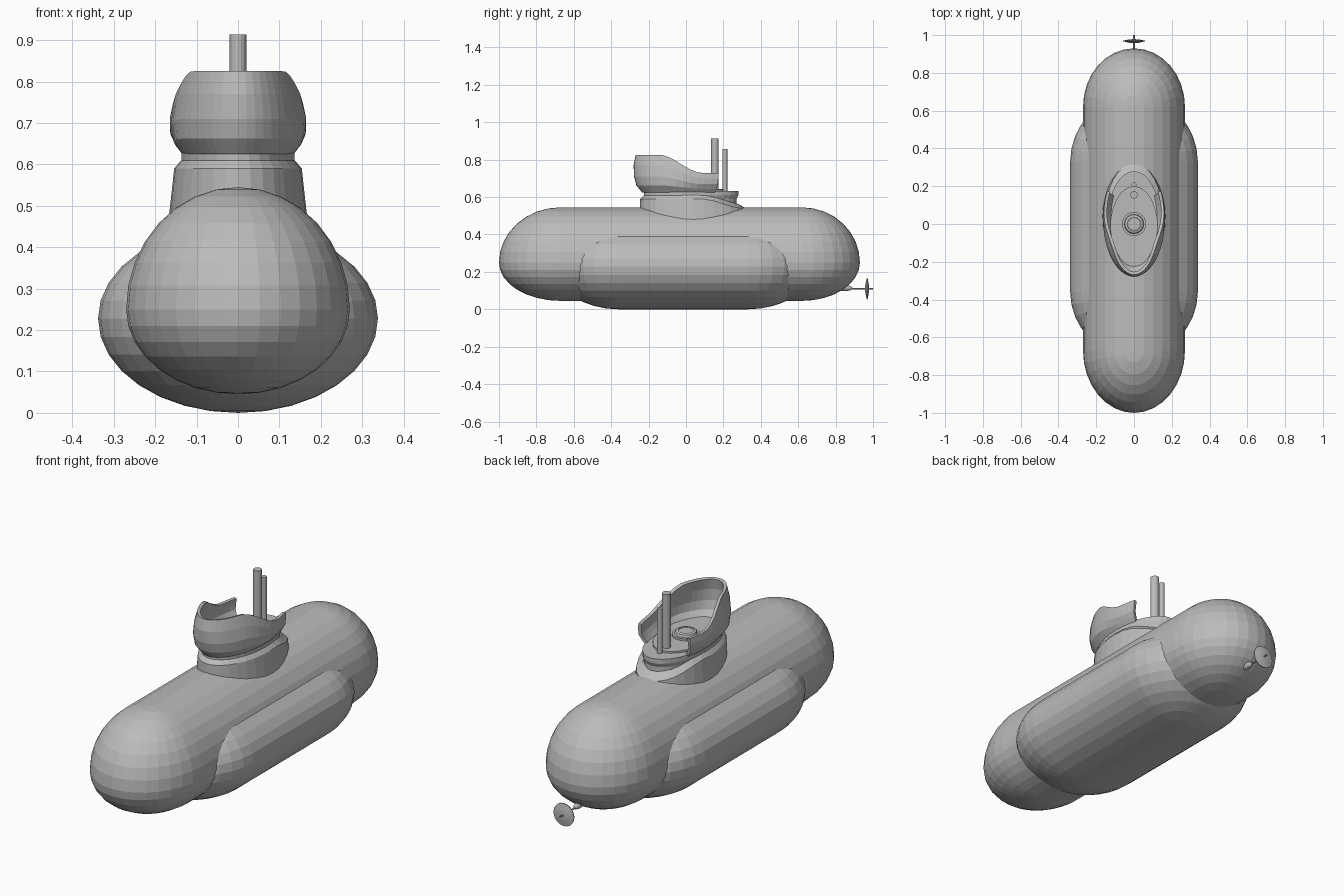
import bpy, bmesh, math
from math import sin, cos, pi

if "Cube" in bpy.data.objects:
    bpy.data.objects.remove(bpy.data.objects["Cube"])

grey = bpy.data.materials.new("hull_grey")
grey.diffuse_color = (0.5, 0.5, 0.5, 1)
grey.use_nodes = True
grey.node_tree.nodes["Principled BSDF"].inputs["Base Color"].default_value = grey.diffuse_color


def loft(name, rings, closed=True, caps=False):
    """Skin a list of point rings into one flat-shaded object."""
    bm = bmesh.new()
    vr = [[bm.verts.new(p) for p in r] for r in rings]
    n = len(vr[0])
    for a, b in zip(vr, vr[1:]):
        for i in range(n if closed else n - 1):
            j = (i + 1) % n
            bm.faces.new((a[i], a[j], b[j], b[i]))
    if caps:
        bm.faces.new(vr[0][::-1])
        bm.faces.new(vr[-1])
    bmesh.ops.remove_doubles(bm, verts=bm.verts, dist=1e-5)
    bmesh.ops.recalc_face_normals(bm, faces=bm.faces)
    me = bpy.data.meshes.new(name)
    bm.to_mesh(me)
    bm.free()
    me.materials.append(grey)
    ob = bpy.data.objects.new(name, me)
    bpy.context.collection.objects.link(ob)
    return ob


def capsule(name, rx, zc, up, down, front, back, lf, lb):
    """Sphere with vertical poles, pulled apart along y."""
    rings = []
    for k in range(17):
        p = pi * k / 16
        z = zc + cos(p) * (up if cos(p) > 0 else down)
        ring = [(rx * sin(p) * cos(pi * i / 16), back + lb * sin(p) * sin(pi * i / 16), z)
                for i in range(17)]
        ring += [(-rx * sin(p) * cos(pi * i / 16), front - lf * sin(p) * sin(pi * i / 16), z)
                 for i in range(17)]
        rings.append(ring)
    return loft(name, rings)


def oval(rx, y0, y1, z, n=32):
    """Horizontal ellipse spanning y0..y1; z may be a function of y."""
    pts = []
    for i in range(n):
        a = 2 * pi * i / n
        y = (y0 + y1) / 2 + (y1 - y0) / 2 * sin(a)
        pts.append((rx * cos(a), y, z(y) if callable(z) else z))
    return pts


def rod(name, y, r, z0, z1):
    return loft(name, [oval(r, y - r, y + r, z0, 16), oval(r, y - r, y + r, z1, 16)], caps=True)


def lathe_y(name, profile, zc, n=20):
    """Revolve (y, radius) pairs about a lengthwise axis."""
    return loft(name, [[(r * cos(2 * pi * i / n), y, zc + r * sin(2 * pi * i / n))
                        for i in range(n)] for y, r in profile])


def smoothstep(a, b, v):
    t = min(1, max(0, (v - a) / (b - a)))
    return t * t * (3 - 2 * t)


# Pressure hull and the wider saddle tank beneath it
capsule("main_hull", 0.27, 0.25, 0.295, 0.205, -0.67, 0.62, 0.33, 0.31)
capsule("saddle_tank", 0.338, 0.228, 0.225, 0.228, -0.36, 0.33, 0.34, 0.35)

# Tower fairing whose top ledge drops away toward the stern
ledge = lambda y: 0.59 - 0.05 * smoothstep(0.08, 0.31, y)
loft("tower_fairing", [
    oval(0.172, -0.25, 0.33, 0.44),
    oval(0.165, -0.247, 0.325, 0.49),
    oval(0.154, -0.245, 0.32, ledge),
    oval(0.135, -0.222, 0.275, lambda y: ledge(y) + 0.022)], caps=True)

# Tower core; its top is the bridge deck
loft("bridge_deck", [
    oval(0.133, -0.22, 0.27, 0.45),
    oval(0.133, -0.22, 0.27, 0.59),
    oval(0.137, -0.225, 0.28, 0.61),
    oval(0.137, -0.225, 0.28, 0.633)], caps=True)


# Bridge screen: thin flared wall, high in front, low at the sides, open aft
def screen_size(z):
    """Half width and front y by height."""
    table = [(0.625, 0.135, -0.235), (0.662, 0.163, -0.265), (0.71, 0.165, -0.278),
             (0.77, 0.152, -0.28), (0.83, 0.132, -0.268)]
    for (z0, w0, f0), (z1, w1, f1) in zip(table, table[1:]):
        if z <= z1:
            t = (z - z0) / (z1 - z0)
            return w0 + t * (w1 - w0), f0 + t * (f1 - f0)
    return table[-1][1:]


rings = []
for zl in (0.625, 0.645, 0.662, 0.71, 0.77, 0.825):
    ring = []
    for i in range(33):
        a = math.radians(118) * (i / 16 - 1)
        y = 0.03 - 0.3 * cos(a)
        top = 0.825 - 0.097 * smoothstep(-0.14, 0.09, y)
        z = 0.625 + (zl - 0.625) / 0.2 * (top - 0.625)
        w, f = screen_size(z)
        ring.append((w * sin(a), 0.03 - (0.03 - f) * cos(a), z))
    rings.append(ring)
screen = loft("bridge_screen", rings, closed=False)
# make sure the normals face outward before thickening inward
mid = screen.data.polygons[len(screen.data.polygons) // 2]
outward = mid.normal.x * mid.center.x + mid.normal.y * (mid.center.y - 0.03)
sol = screen.modifiers.new("wall", "SOLIDIFY")
sol.thickness = 0.016
sol.offset = -1 if outward > 0 else 1

# Floor inside the screen
loft("bridge_floor", [oval(0.125, -0.225, 0.2, 0.63), oval(0.125, -0.225, 0.2, 0.642)], caps=True)

# Deck hatch
loft("hatch", [oval(r, -r, r, z, 24) for r, z in (
    (0.064, 0.63), (0.064, 0.652), (0.052, 0.652), (0.048, 0.664), (0.036, 0.668),
    (0.034, 0.664))], caps=True)

# Periscopes
rod("main_periscope", 0.155, 0.02, 0.62, 0.913)
rod("small_periscope", 0.208, 0.013, 0.62, 0.857)

# Stern gear
lathe_y("shaft_pod", [(0.85 - 0.04 * cos(pi * k / 8), 0.016 * sin(pi * k / 8)) for k in range(9)], 0.113, 12)
lathe_y("propeller_shaft", [(0.8, 0), (0.8, 0.004), (1.0, 0.004), (1.0, 0)], 0.11, 8)
lathe_y("propeller", [(0.957, 0), (0.959, 0.025), (0.967, 0.057), (0.971, 0.057),
                      (0.977, 0.025), (0.979, 0)], 0.11)
